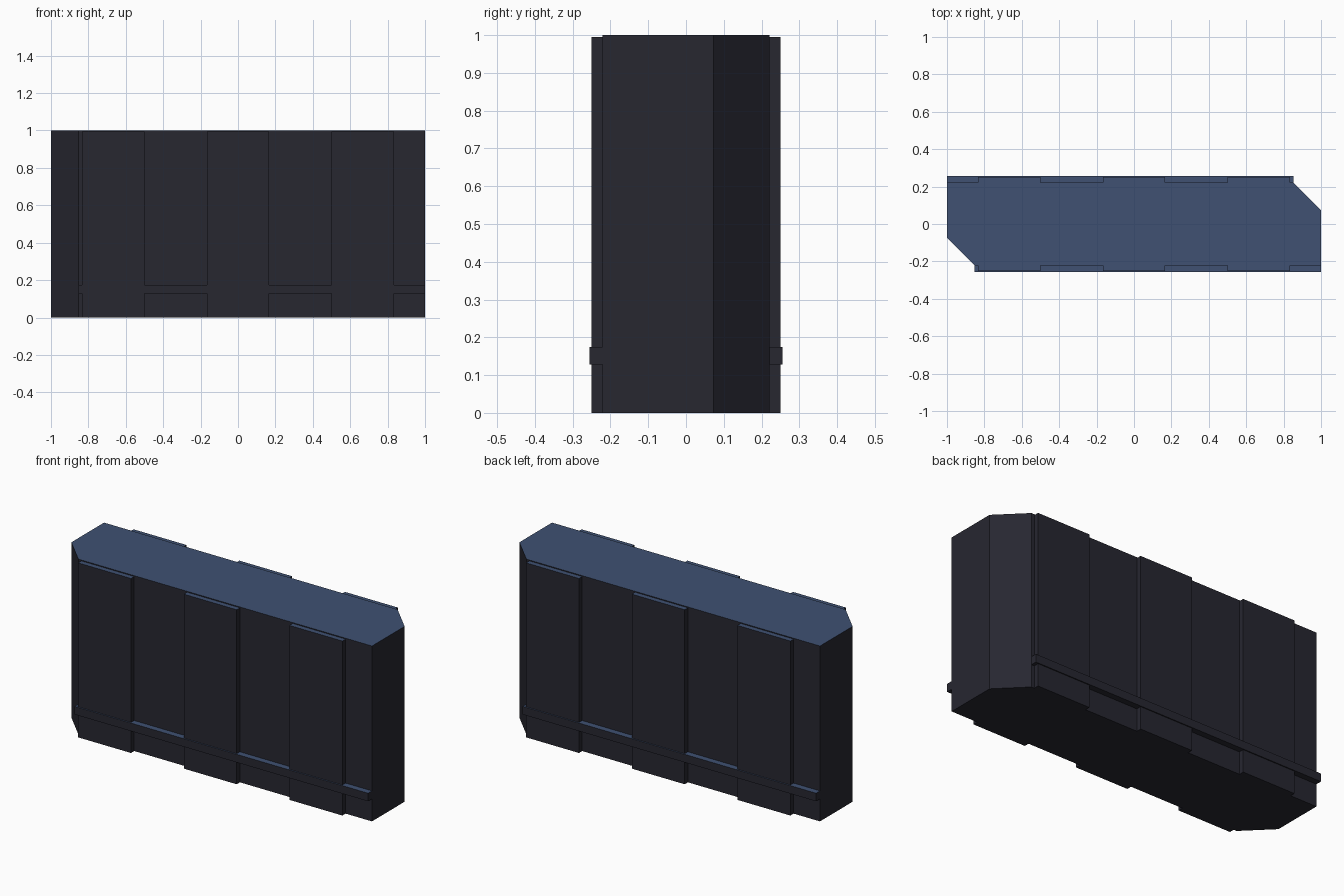
import bpy, bmesh

if "Cube" in bpy.data.objects:
    bpy.data.objects.remove(bpy.data.objects["Cube"])

def material(name, rgb):
    m = bpy.data.materials.new(name)
    m.diffuse_color = (*rgb, 1.0)
    m.use_nodes = True
    m.node_tree.nodes["Principled BSDF"].inputs["Base Color"].default_value = m.diffuse_color
    return m

dark = material("dark_wall", (0.020, 0.020, 0.030))
blue = material("blue_top", (0.050, 0.083, 0.168))

def prism(name, outline, z0, z1):
    """Extrude an anticlockwise outline; faces looking up are blue."""
    bm = bmesh.new()
    base = bm.faces.new([bm.verts.new((x, y, z0)) for x, y in outline])
    ext = bmesh.ops.extrude_face_region(bm, geom=[base], use_keep_orig=True)
    for v in ext["geom"]:
        if isinstance(v, bmesh.types.BMVert):
            v.co.z = z1
    bmesh.ops.recalc_face_normals(bm, faces=bm.faces)
    for f in bm.faces:
        f.material_index = 1 if f.normal.z > 0.5 else 0
    me = bpy.data.meshes.new(name)
    bm.to_mesh(me)
    bm.free()
    me.materials.append(dark)
    me.materials.append(blue)
    ob = bpy.data.objects.new(name, me)
    bpy.context.collection.objects.link(ob)
    return ob

def box(name, x0, x1, y0, y1, z0, z1):
    x0, x1 = sorted((x0, x1))
    y0, y1 = sorted((y0, y1))
    return prism(name, [(x0, y0), (x1, y0), (x1, y1), (x0, y1)], z0, z1)

# Wall core with two opposite corners cut off
Y, CUT = 0.221, 0.148
prism("wall_core", [(-1 + CUT, -Y), (1, -Y), (1, Y - CUT),
                    (1 - CUT, Y), (-1, Y), (-1, CUT - Y)], 0, 1)

# Each long side (half-turn symmetric): three raised panels and a low rail
for side, s in (("front", 1), ("back", -1)):
    for i, cx in enumerate((-2 / 3, 0, 2 / 3)):
        box(f"{side}_panel_{i + 1}", cx - 1 / 6, cx + 1 / 6,
            -s * 0.25, -s * Y, 0, 0.995)
    box(f"{side}_rail", s * (CUT - 1), s, -s * 0.256, -s * Y, 0.128, 0.174)
